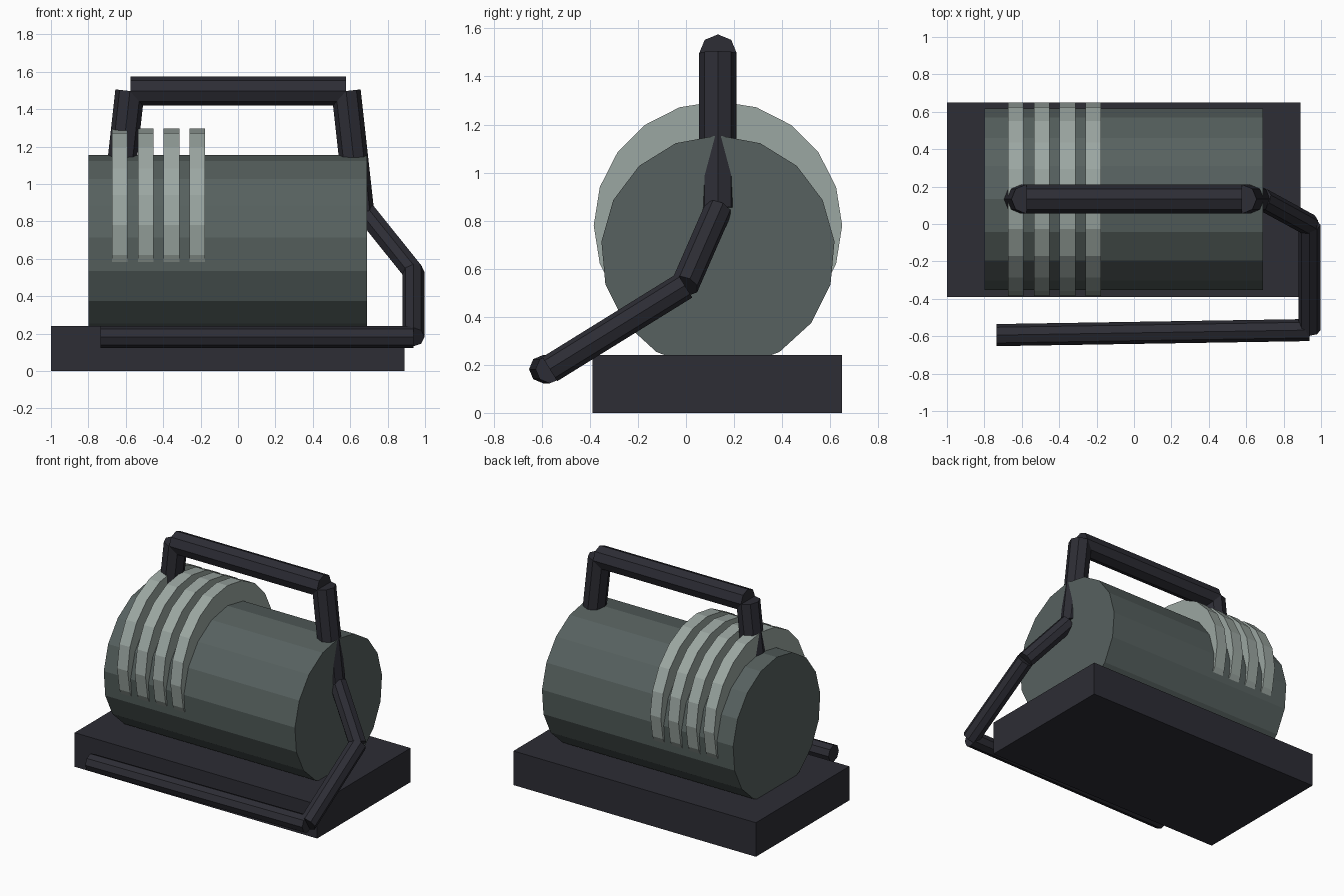
import bpy
from math import radians
from mathutils import Vector, Matrix

cube = bpy.data.objects.get("Cube")
if cube:
    bpy.data.objects.remove(cube, do_unlink=True)


def material(name, rgb):
    m = bpy.data.materials.new(name)
    m.use_nodes = True
    color = (*rgb, 1)
    m.diffuse_color = color
    m.node_tree.nodes["Principled BSDF"].inputs["Base Color"].default_value = color
    return m


charcoal = material("charcoal", (0.026, 0.026, 0.035))
slate = material("slate_green", (0.095, 0.12, 0.115))
pale = material("pale_grey_green", (0.33, 0.385, 0.36))


def rod(name, start, end, radius, sides, mat, spin=0.0):
    """Flat-faced cylinder from start to end, with one corner pointing up."""
    a, b = Vector(start), Vector(end)
    axis = (b - a).normalized()
    up = Vector((0, 0, 1))
    if abs(axis.z) > 0.95:
        up = Vector((0, 1, 0))
    corner = (up - axis * up.dot(axis)).normalized()
    side = axis.cross(corner)
    bpy.ops.mesh.primitive_cylinder_add(
        vertices=sides, radius=radius, depth=(b - a).length)
    ob = bpy.context.object
    # the primitive's first corner lies on its local +y
    turn = Matrix((corner.cross(axis), corner, axis)).transposed()
    ob.data.transform(Matrix.Rotation(radians(spin), 4, "Z"))
    ob.matrix_world = Matrix.Translation((a + b) / 2) @ turn.to_4x4()
    ob.name = name
    ob.data.materials.append(mat)
    return ob


MID_Y = 0.133

# Base plate
bpy.ops.mesh.primitive_cube_add(size=1, location=(-0.055, MID_Y - 0.003, 0.12))
base = bpy.context.object
base.name = "base_plate"
base.scale = (1.89, 1.04, 0.24)
base.data.materials.append(charcoal)

# Main drum, lying along x
rod("drum", (-0.8, MID_Y, 0.668), (0.69, MID_Y, 0.668), 0.487, 17, slate)

# Raised cooling fins
for i in range(4):
    x = -0.674 + i * 0.1385
    rod(f"fin_{i + 1}", (x, MID_Y, 0.78), (x + 0.083, MID_Y, 0.78), 0.517, 20, pale)

# Carrying handle: two splayed legs and a top bar
for name, s in (("left", 1), ("right", -1)):
    rod(f"handle_leg_{name}", (s * 0.578, MID_Y, 1.497), (s * 0.65, MID_Y, 0.85),
        0.078, 8, charcoal)
rod("handle_bar", (-0.576, MID_Y, 1.497), (0.578, MID_Y, 1.497), 0.078, 8, charcoal)

# Bent side arm and long front grip
path = [(0.685, MID_Y, 0.845), (0.938, -0.005, 0.53),
        (0.938, -0.567, 0.182), (-0.735, -0.594, 0.182)]
names = ("arm_upper", "arm_lower", "front_grip")
for name, a, b in zip(names, path, path[1:]):
    rod(name, a, b, 0.059, 8, charcoal)
